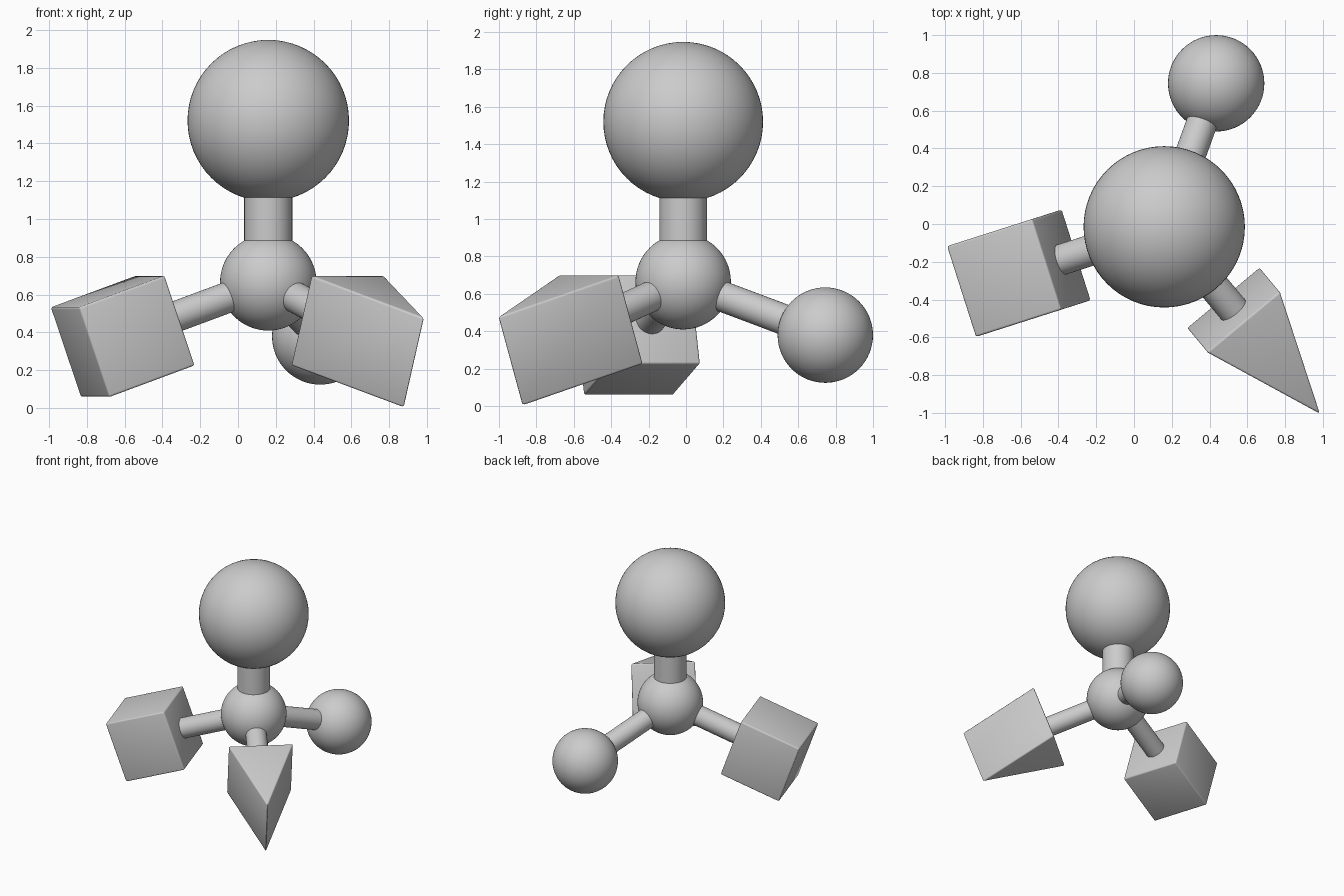
import bpy, bmesh
from math import radians, asin
from mathutils import Matrix, Vector

if "Cube" in bpy.data.objects:
    bpy.data.objects.remove(bpy.data.objects["Cube"])

CORE = Vector((0.16, -0.015, 0.665))
TILT = asin(1 / 3)      # arms droop by the tetrahedral angle
REACH = 0.857           # core centre to end-piece centre
S = 0.252               # half size of the end pieces


def arm_frame(azimuth):
    """Frame at the core with local x pointing out along an arm."""
    return (Matrix.Translation(CORE) @ Matrix.Rotation(radians(azimuth), 4, 'Z')
            @ Matrix.Rotation(TILT, 4, 'Y'))


def smooth(obj, name, angle=30):
    obj.name = name
    bpy.ops.object.shade_smooth_by_angle(angle=radians(angle))
    return obj


def ball(name, loc, r):
    bpy.ops.mesh.primitive_uv_sphere_add(segments=64, ring_count=32, radius=r, location=loc)
    return smooth(bpy.context.object, name)


def rod(name, frame, r, start, end):
    """Cylinder along the frame's x axis."""
    bpy.ops.mesh.primitive_cylinder_add(vertices=48, radius=r, depth=end - start)
    o = smooth(bpy.context.object, name)
    o.matrix_world = (frame @ Matrix.Translation(((start + end) / 2, 0, 0))
                      @ Matrix.Rotation(radians(90), 4, 'Y'))


def prism(name, frame, outline, half_height):
    """Extrude an outline in the frame's xy plane, with softened edges."""
    bm = bmesh.new()
    base = bm.faces.new([bm.verts.new((x, y, -half_height)) for x, y in outline])
    ext = bmesh.ops.extrude_face_region(bm, geom=[base])
    bmesh.ops.translate(bm, vec=(0, 0, 2 * half_height),
                        verts=[v for v in ext['geom'] if isinstance(v, bmesh.types.BMVert)])
    bmesh.ops.recalc_face_normals(bm, faces=bm.faces)
    bmesh.ops.bevel(bm, geom=bm.edges[:], offset=0.012, segments=3, profile=0.5,
                    affect='EDGES', clamp_overlap=True)
    me = bpy.data.meshes.new(name)
    bm.to_mesh(me)
    bm.free()
    o = bpy.data.objects.new(name, me)
    bpy.context.collection.objects.link(o)
    o.matrix_world = frame
    bpy.ops.object.select_all(action='DESELECT')
    o.select_set(True)
    bpy.context.view_layer.objects.active = o
    smooth(o, name, 40)


# Core, post and large top ball
ball("core_ball", CORE, 0.255)
ball("top_ball", CORE + Vector((0, 0, 0.855)), 0.427)
rod("top_post", Matrix.Translation(CORE) @ Matrix.Rotation(radians(-90), 4, 'Y'), 0.127, 0.1, 0.6)

# Three drooping arms
back, left, front = arm_frame(70.1), arm_frame(197.7), arm_frame(-50.2)
for name, frame in (("back_arm", back), ("left_arm", left), ("front_arm", front)):
    rod(name, frame, 0.082, 0.1, REACH - S + 0.05)

# End pieces: ball, cube, wedge
ball("end_ball", back @ Vector((REACH, 0, 0)), 0.255)
near, far = REACH - S, REACH + S
prism("end_cube", left, [(near, -S), (far, -S), (far, S), (near, S)], S)
prism("end_wedge", front, [(near, -S), (1.28, 0), (near, S)], S)
